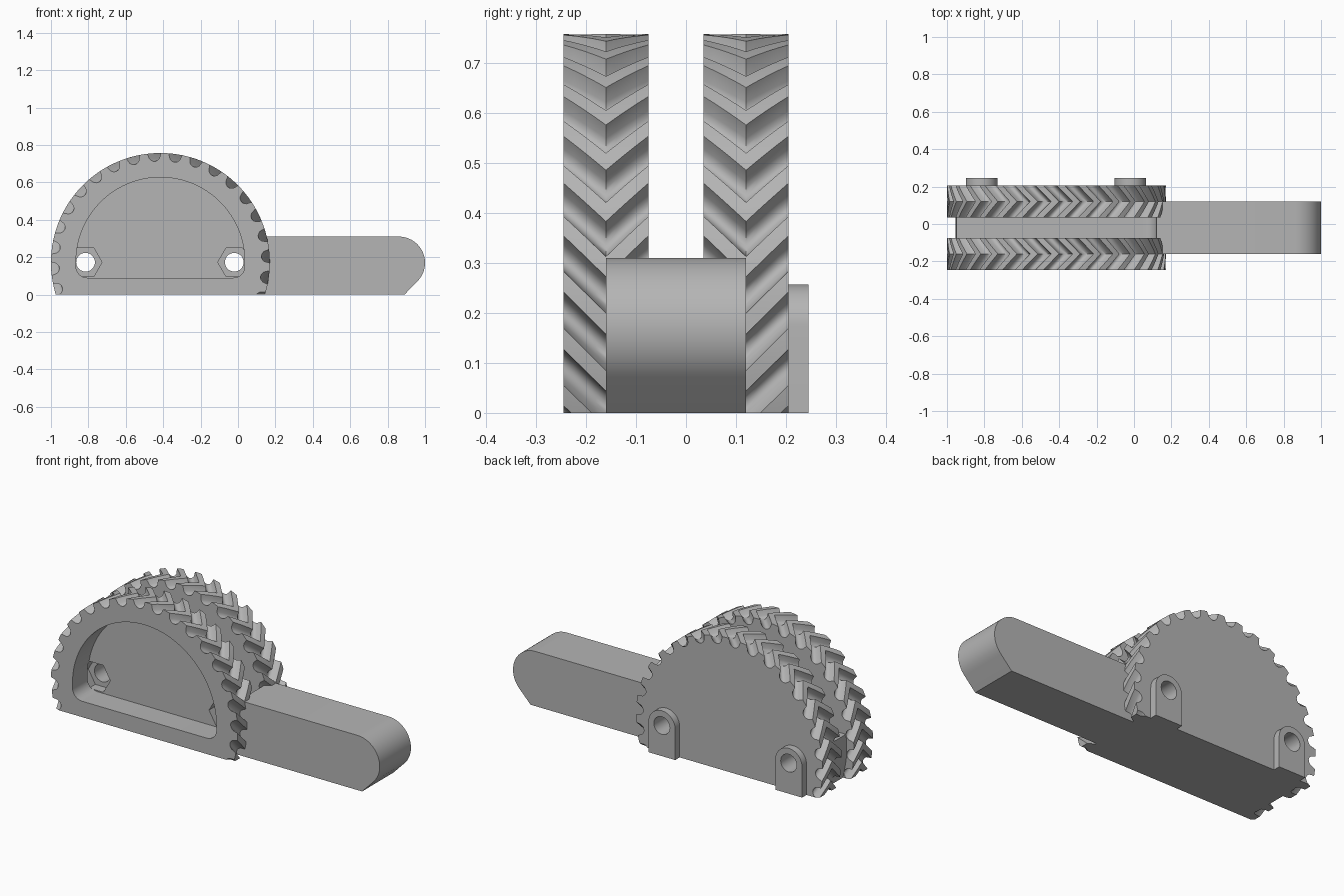
import bpy, bmesh
from math import sin, cos, pi, radians

CX, CZ = -0.415, 0.172          # wheel centre
R, ROOT = 0.585, 0.541          # tread tip and valley radius
TEETH = 32
HOLES = (-0.815, -0.02)
HOLE_Z = 0.173

cube = bpy.data.objects.get("Cube")
if cube:
    bpy.data.objects.remove(cube, do_unlink=True)

grey = bpy.data.materials.new("plain grey")
grey.use_nodes = True
COLOUR = (0.46, 0.46, 0.46, 1)
grey.diffuse_color = COLOUR
grey.node_tree.nodes["Principled BSDF"].inputs["Base Color"].default_value = COLOUR


def arc(cx, cz, r, a0, a1, n):
    """Points on an arc, angles in degrees."""
    steps = [radians(a0 + (a1 - a0) * i / n) for i in range(n + 1)]
    return [(cx + r * cos(a), cz + r * sin(a)) for a in steps]


def loft(name, sections, clip=False):
    """Solid through (y, outline) sections, optionally cut flat at the ground."""
    bm = bmesh.new()
    rings = [[bm.verts.new((x, y, z)) for x, z in pts] for y, pts in sections]
    for a, b in zip(rings, rings[1:]):
        for i in range(len(a)):
            j = (i + 1) % len(a)
            bm.faces.new((a[i], a[j], b[j], b[i]))
    bm.faces.new(rings[0][::-1])
    bm.faces.new(rings[-1])
    if clip:
        geom = bm.verts[:] + bm.edges[:] + bm.faces[:]
        cut = bmesh.ops.bisect_plane(bm, geom=geom, plane_co=(0, 0, 0),
                                     plane_no=(0, 0, 1), clear_inner=True)
        edges = [e for e in cut["geom_cut"] if isinstance(e, bmesh.types.BMEdge)]
        bmesh.ops.holes_fill(bm, edges=[e for e in edges if e.is_boundary], sides=0)
    bmesh.ops.recalc_face_normals(bm, faces=bm.faces)
    mesh = bpy.data.meshes.new(name)
    bm.to_mesh(mesh)
    bm.free()
    mesh.materials.append(grey)
    obj = bpy.data.objects.new(name, mesh)
    bpy.context.collection.objects.link(obj)
    return obj


def prism(name, pts, y0, y1):
    return loft(name, [(y0, pts), (y1, pts)])


def tread_outline(turn):
    """Round outline with scooped notches, turned by an angle in degrees."""
    pts = []
    pitch = 360 / TEETH
    for k in range(TEETH):
        mid = radians(93.3 + k * pitch + turn)
        half = radians(3.6)
        for i in range(9):
            t = -1 + i / 4
            r = R - (R - ROOT) * (1 - t * t) ** 0.5
            pts.append((CX + r * cos(mid + half * t), CZ + r * sin(mid + half * t)))
        for i in (1, 2):
            a = mid + half + (radians(pitch) - 2 * half) * i / 3
            pts.append((CX + R * cos(a), CZ + R * sin(a)))
    return pts


def wheel(name, y0, y1):
    """Half wheel whose tread grooves form a chevron."""
    sections = []
    for i in range(9):
        t = i / 8
        lean = -8.3 * (1 - abs(2 * t - 1))
        sections.append((y0 + (y1 - y0) * t, tread_outline(lean)))
    return loft(name, sections, clip=True)


front_wheel = wheel("front_half_wheel", -0.245, -0.075)
rear_wheel = wheel("rear_half_wheel", 0.035, 0.205)

# Handle bar, with a lowered seat between the wheels and a rounded nose
low = -17.8
bar_pts = [(0.89, 0)] + arc(0.86, 0.17, 0.14, -45, 90, 24)
bar_pts += arc(0.06, 0.31, 0.06, 0, -90, 8)
bar_pts += arc(CX, CZ, 0.54, 171.7, 180 - low - 0.8, 10)
bar_pts[-1] = (bar_pts[-1][0], 0)
bar = prism("handle_bar", bar_pts, -0.16, 0.12)

# Arched bolt lugs on the rear
lugs = []
for side, x in zip(("outer", "inner"), HOLES):
    pts = [(x - 0.084, 0), (x + 0.084, 0)] + arc(x, HOLE_Z, 0.084, 0, 180, 24)
    lugs.append(prism(side + "_bolt_lug", pts, 0.2, 0.245))

# Cutters: bolt holes, hexagonal nut seats and the front pocket
cutters = []
for x in HOLES:
    cutters.append(prism("bolt_hole_cutter", arc(x, HOLE_Z, 0.05, 0, 350, 35), -0.3, 0.3))
    cutters.append(prism("nut_seat_cutter", arc(x, HOLE_Z, 0.088, 0, 300, 5), -0.11, -0.05))
pocket = arc(CX, 0.176, 0.451, 0, 180, 48)
pocket += arc(CX - 0.391, 0.15, 0.06, 180, 270, 8)
pocket += arc(CX + 0.391, 0.15, 0.06, 270, 360, 8)
cutters.append(prism("pocket_cutter", pocket, -0.3, -0.105))

parts = [front_wheel, rear_wheel, bar] + lugs
for part in parts:
    for cutter in cutters:
        mod = part.modifiers.new("cut", "BOOLEAN")
        mod.operation = "DIFFERENCE"
        mod.solver = "EXACT"
        mod.object = cutter

# Bake the cuts, then drop the cutters
graph = bpy.context.evaluated_depsgraph_get()
graph.update()
baked = [bpy.data.meshes.new_from_object(p.evaluated_get(graph)) for p in parts]
for part, mesh in zip(parts, baked):
    part.modifiers.clear()
    part.data = mesh
for cutter in cutters:
    bpy.data.objects.remove(cutter, do_unlink=True)

bpy.ops.object.select_all(action="DESELECT")
for part in parts:
    part.select_set(True)
bpy.context.view_layer.objects.active = front_wheel
bpy.ops.object.shade_smooth_by_angle(angle=radians(30))
